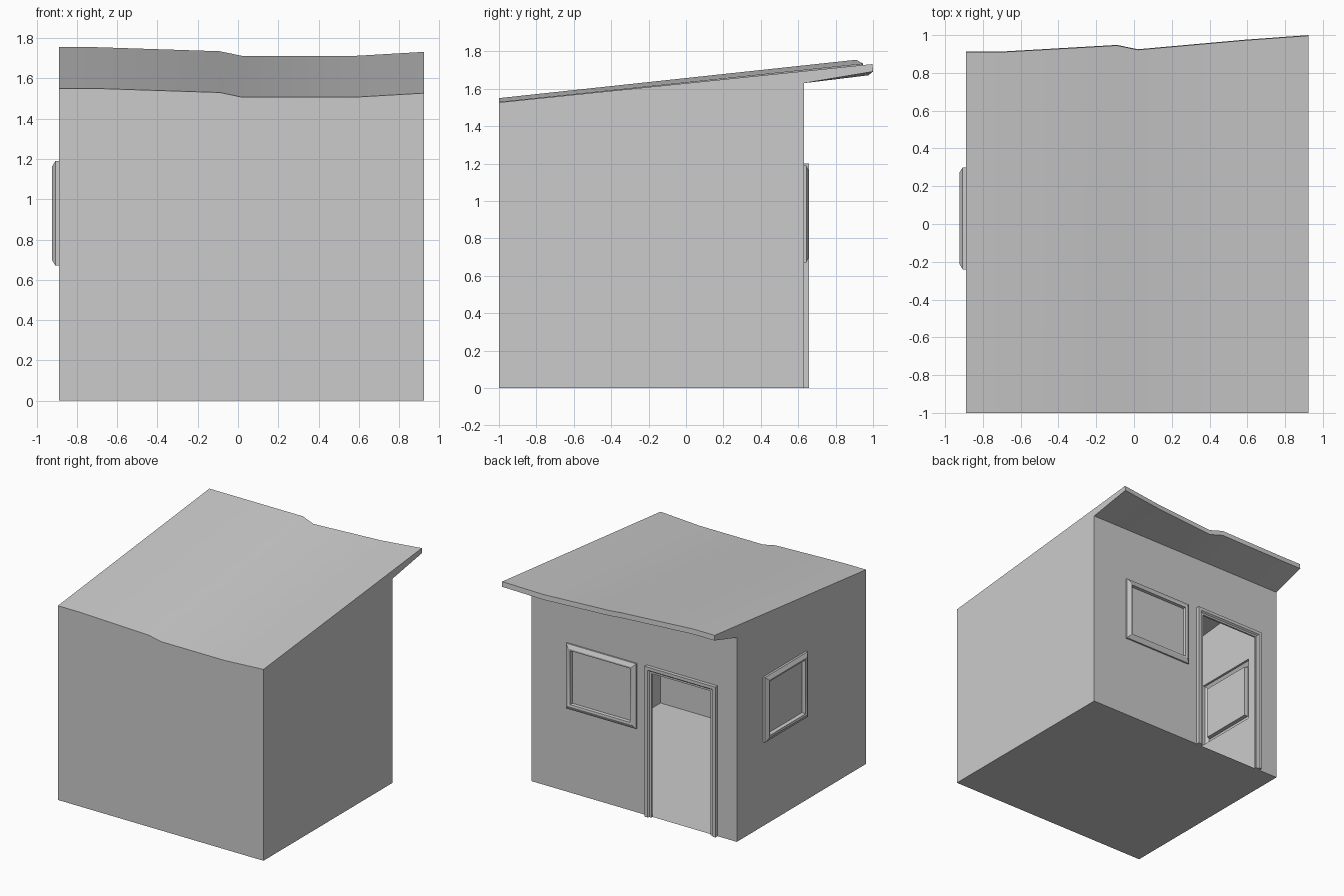
import bpy, bmesh
from math import radians

if "Cube" in bpy.data.objects:
    bpy.data.objects.remove(bpy.data.objects["Cube"])

X0, X1, Y0, Y1 = -0.89, 0.925, -1.0, 0.63
SILL, EAVE = 1.46, 1.63


def finish(bm, name):
    bmesh.ops.remove_doubles(bm, verts=bm.verts[:], dist=0.0005)
    bmesh.ops.recalc_face_normals(bm, faces=bm.faces[:])
    me = bpy.data.meshes.new(name)
    bm.to_mesh(me)
    bm.free()
    ob = bpy.data.objects.new(name, me)
    bpy.context.collection.objects.link(ob)
    bpy.ops.object.select_all(action='DESELECT')
    ob.select_set(True)
    bpy.context.view_layer.objects.active = ob
    bpy.ops.object.shade_smooth_by_angle(angle=radians(30))
    return ob


def quad(bm, *pts):
    return bm.faces.new([bm.verts.new(p) for p in pts])


def wall(bm, us, zs, holes, place):
    """Thin wall of grid cells, leaving out the hole cells."""
    for i in range(len(us) - 1):
        for j in range(len(zs) - 1):
            if (i, j) not in holes:
                a, b, c, d = us[i], us[i + 1], zs[j], zs[j + 1]
                quad(bm, *[place(u, z, 0) for u, z in ((a, c), (b, c), (b, d), (a, d))])


def on_back(u, z, d):
    return (u, Y1 + d, z)


def on_left(u, z, d):
    return (X0 - d, u, z)


# Roof stations across the width: x, front edge z, back edge y (wavy sheet)
stations = [(X0, 1.55, 0.91), (-0.70, 1.55, 0.91), (-0.09, 1.53, 0.945),
            (0.02, 1.507, 0.922), (0.58, 1.507, 0.972), (X1, 1.527, 0.997)]
sections = []
for x, z, y in stations:
    sections.append([(x, Y0, 0), (x, Y0, SILL), (x, Y0, z), (x, y, z + 0.205),
                     (x, y + 0.003, z + 0.165), (x, Y1, EAVE)])

# House shell: front wall, roof, fascia and soffit, swept across the stations
bm = bmesh.new()
for s, t in zip(sections, sections[1:]):
    for k in range(5):
        quad(bm, s[k], t[k], t[k + 1], s[k + 1])
quad(bm, (X0, Y0, 0), (X1, Y0, 0), (X1, Y1, 0), (X0, Y1, 0))  # floor

# Right wall in one piece, left wall gable above the window wall
quad(bm, *sections[-1], (X1, Y1, 0))
quad(bm, *sections[0][1:], (X0, Y1, SILL))
wall(bm, [Y0, -0.24, 0.30, Y1], [0, 0.67, 1.19, SILL], {(1, 1)}, on_left)

# Back wall with door opening and window opening
wall(bm, [X0, -0.67, -0.145, -0.01, 0.61, X1], [0, 0.67, 1.15, 1.19, EAVE],
     {(1, 0), (1, 1), (3, 1), (3, 2)}, on_back)
finish(bm, "house_shell")


def frame(name, u0, u1, z0, z1, place, profile, door=False):
    """Moulding from (inset, depth) profile; windows get a pane, doors stay open."""
    bm = bmesh.new()
    rings = []
    for i, d in profile:
        zb = z0 if door else z0 + i
        rings.append([place(u0 + i, zb, d), place(u0 + i, z1 - i, d),
                      place(u1 - i, z1 - i, d), place(u1 - i, zb, d)])
    for a, b in zip(rings, rings[1:]):
        for k in range(3 if door else 4):
            n = (k + 1) % 4
            quad(bm, a[k], a[n], b[n], b[k])
    if door:
        for k in (0, 3):  # jamb feet
            quad(bm, *[r[k] for r in rings])
    else:
        quad(bm, *rings[-1])
    finish(bm, name)


# Window frames with panes, and the door frame
window_profile = [(0, 0), (0, 0.017), (0.03, 0.035), (0.045, 0.030), (0.048, 0.0)]
back_profile = [(0, 0), (0, 0.013), (0.03, 0.028), (0.045, 0.024), (0.048, 0.0)]
door_profile = [(0, 0), (0, 0.028), (0.025, 0.028), (0.035, 0.015), (0.05, 0.015), (0.05, 0)]
frame("left_window", -0.24, 0.30, 0.67, 1.19, on_left, window_profile)
frame("back_window", -0.01, 0.61, 0.67, 1.19, on_back, back_profile)
frame("door_frame", -0.72, -0.095, 0, 1.20, on_back, door_profile, door=True)
